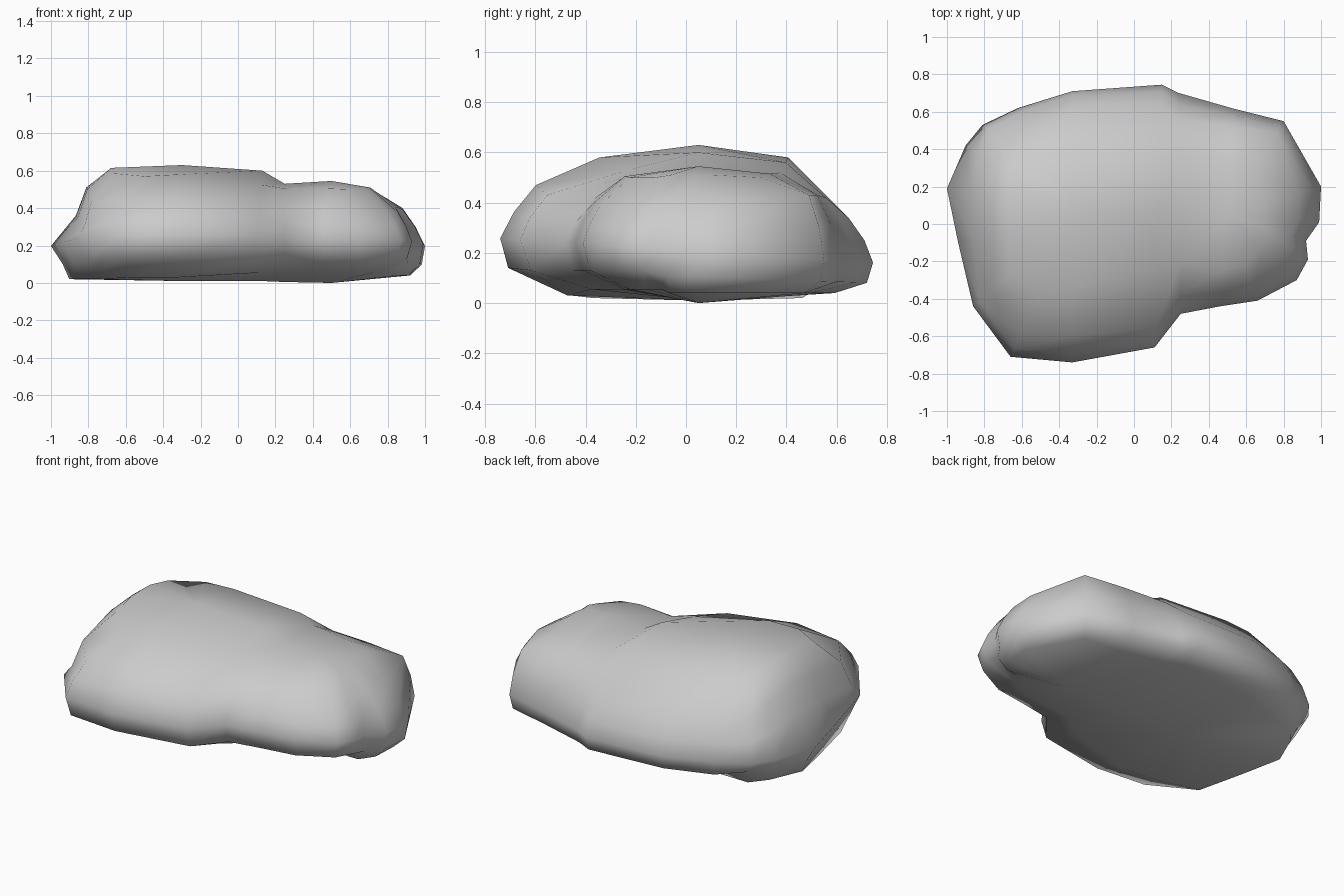
import bpy, bmesh

# Crest line of the boulder: x -> (crest height, underside height)
CREST = {-0.3: (0.63, 0.01), 0.13: (0.60, 0.01), 0.25: (0.53, 0.005), 0.5: (0.545, 0.0)}
CREST_Y = 0.05

# Plan outline: x, y, shoulder fraction, shoulder z, top fraction, top z
OUTLINE = [
    (1.0, 0.20, .76, .40, .40, .51), (0.8, 0.55, .88, .43, .50, .50),
    (0.52, 0.62, .83, .43, .50, .515), (0.24, 0.70, .78, .42, .50, .52),
    (0.15, 0.745, .86, .34, .50, .56), (-0.33, 0.71, .89, .35, .54, .58),
    (-0.62, 0.62, .88, .37, .60, .58), (-0.81, 0.53, .86, .40, .65, .56),
    (-0.90, 0.42, .81, .46, .60, .59), (-1.0, 0.19, .73, .51, .54, .615),
    (-0.94, -0.1, .79, .50, .59, .615), (-0.86, -0.44, .86, .44, .64, .585),
    (-0.66, -0.71, .85, .44, .55, .57), (-0.33, -0.74, .82, .47, .50, .58),
    (0.11, -0.66, .85, .43, .42, .525), (0.25, -0.48, .80, .41, .50, .505),
    (0.46, -0.44, .85, .40, .60, .505), (0.66, -0.41, .85, .39, .60, .50),
    (0.87, -0.30, .80, .38, .50, .50), (0.93, -0.19, .82, .38, .47, .51),
    (0.92, -0.09, .81, .41, .46, .51), (0.99, 0.01, .78, .39, .42, .51),
]


def base_levels(x, y, rim):
    """Underside edge and lower rim: tucked up at the front right."""
    if x < -0.8:
        return (0.86, 0.02), (0.91, 0.1)
    if y < -0.15 and x > 0:
        return (0.6, 0.055), (0.94, 0.13)
    if x > 0.6:
        return (0.84, 0.04), (0.965, rim * 0.5)
    if y < 0:
        return (0.66, 0.03), (0.96, 0.14)
    return (0.78, 0.04), (0.965, rim * 0.5)


def column(x, y, f1, z1, f2, z2):
    """Points from the underside to the crest for one outline point."""
    cx = min(CREST, key=lambda s: abs(s - x))
    top, under = CREST[cx]
    rim = 0.21 - 0.065 * y
    mid = (f1 + 0.08, z1 - 0.15) if x < -0.82 else ((1 + f1) / 2 + 0.02, (rim + z1) / 2)
    levels = [(0, under), *base_levels(x, y, rim), (1, rim),
              mid, (f1, z1), (f2, z2), (0, top)]
    return [(cx + (x - cx) * f, CREST_Y + (y - CREST_Y) * f, z) for f, z in levels]


# Skin the columns into one closed stone
bm = bmesh.new()
cols = [[bm.verts.new(p) for p in column(*row)] for row in OUTLINE]
for i, a in enumerate(cols):
    b = cols[(i + 1) % len(cols)]
    for k in range(len(a) - 1):
        bm.faces.new((a[k], b[k], b[k + 1], a[k + 1]))
bmesh.ops.remove_doubles(bm, verts=bm.verts, dist=0.0005)
bmesh.ops.recalc_face_normals(bm, faces=bm.faces)
for f in bm.faces:
    f.smooth = True
mesh = bpy.data.meshes.new("boulder")
bm.to_mesh(mesh)
bm.free()
boulder = bpy.data.objects.new("boulder", mesh)
bpy.context.collection.objects.link(boulder)
